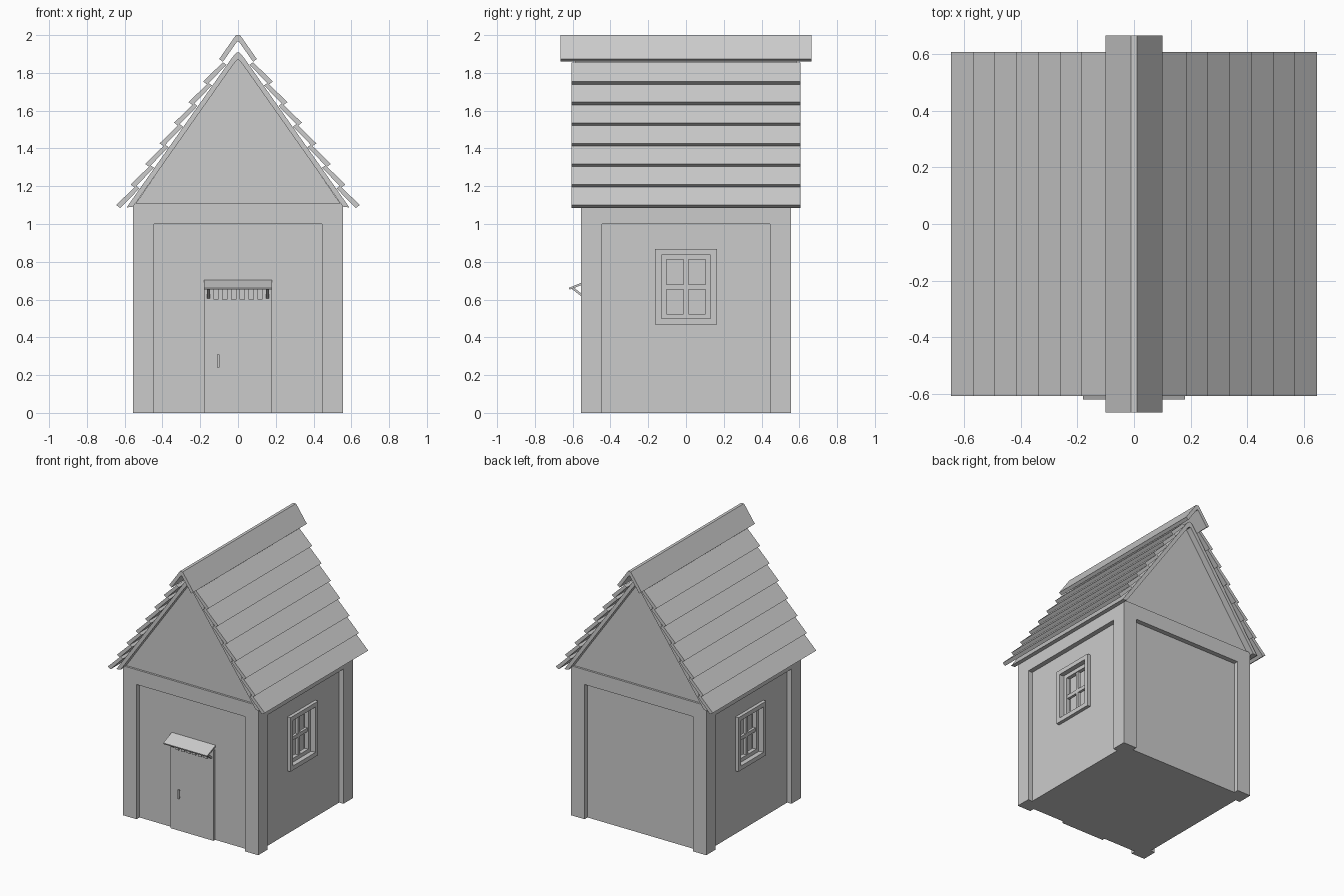
import bpy, bmesh
from mathutils import Vector

if "Cube" in bpy.data.objects:
    bpy.data.objects.remove(bpy.data.objects["Cube"])

grey = bpy.data.materials.new("plain grey")
grey.diffuse_color = (0.6, 0.6, 0.6, 1)
grey.use_nodes = True
grey.node_tree.nodes["Principled BSDF"].inputs["Base Color"].default_value = grey.diffuse_color


def finish(name, bm):
    bmesh.ops.recalc_face_normals(bm, faces=bm.faces)
    me = bpy.data.meshes.new(name)
    bm.to_mesh(me)
    bm.free()
    me.materials.append(grey)
    ob = bpy.data.objects.new(name, me)
    bpy.context.collection.objects.link(ob)
    return ob


def boxes(name, spans):
    """One object from boxes given as (x0, x1, y0, y1, z0, z1)."""
    bm = bmesh.new()
    for x0, x1, y0, y1, z0, z1 in spans:
        vs = bmesh.ops.create_cube(bm, size=1)["verts"]
        for v in vs:
            v.co = Vector(((x0 + x1) / 2 + v.co.x * (x1 - x0),
                           (y0 + y1) / 2 + v.co.y * (y1 - y0),
                           (z0 + z1) / 2 + v.co.z * (z1 - z0)))
    return finish(name, bm)


def prism(name, profiles, a, b, axis="y"):
    """Extrude profiles (x, z) along y, or (y, z) along x."""
    bm = bmesh.new()
    for pts in profiles:
        def put(p, t):
            return (p[0], t, p[1]) if axis == "y" else (t, p[0], p[1])
        r0 = [bm.verts.new(put(p, a)) for p in pts]
        r1 = [bm.verts.new(put(p, b)) for p in pts]
        bm.faces.new(r0)
        bm.faces.new(r1[::-1])
        for i in range(len(pts)):
            j = (i + 1) % len(pts)
            bm.faces.new((r0[i], r0[j], r1[j], r1[i]))
    return finish(name, bm)


def cut(target, cutter):
    mod = target.modifiers.new("cut", "BOOLEAN")
    mod.operation = "DIFFERENCE"
    mod.solver = "EXACT"
    mod.object = cutter
    bpy.context.view_layer.objects.active = target
    bpy.ops.object.modifier_apply(modifier=mod.name)
    bpy.data.objects.remove(cutter)


def mirrored(half):
    """Complete a half profile that starts and ends off the centre line."""
    return half + [(-x, z) for x, z in reversed(half)]


W, P = 0.555, 0.52       # outer wall and recessed panel planes

# Walls with a recessed panel on every side, leaving corner posts and top beam
walls = boxes("walls", [(-W, W, -W, W, 0, 1.11)])
panels = []
for s in (-1, 1):
    lo, hi = sorted((s * P, s * 0.7))
    panels += [(-0.445, 0.445, lo, hi, -0.1, 1.0), (lo, hi, -0.445, 0.445, -0.1, 1.0)]
cut(walls, boxes("panel_cutter", panels))
cut(walls, boxes("window_cutter", [(min(s * 0.45, s * 0.7), max(s * 0.45, s * 0.7),
                                    -0.13, 0.13, 0.495, 0.84) for s in (-1, 1)]))

# Gable block under the roof
prism("gable", [[(-0.54, 1.11), (0.54, 1.11), (0.015, 1.87), (-0.015, 1.87)]], -0.54, 0.54)

# Roof deck: a bent slab with a softened peak
S = 1.42
outer = [(0.59, 1.925 - S * 0.59), (0.035, 1.925 - S * 0.035), (0.018, 1.897), (0.006, 1.908)]
inner = [(0.555, 1.88 - S * 0.555), (0.04, 1.88 - S * 0.04), (0.02, 1.85), (0.006, 1.867)]
prism("roof_deck", [mirrored(outer) + mirrored(inner)[::-1]], -0.585, 0.585)

# Overlapping roof boards, seven rows on each slope
n, step = Vector((0.818, 0.576)), Vector((-0.0767, 0.109))
rows = []
for i in range(7):
    tip = Vector((0.645, 1.10)) + step * i
    top = tip + step * 1.08
    board = [tip, top - n * 0.027, top - n * 0.05, tip - n * 0.027]
    rows += [[(s * p.x, p.y) for p in board] for s in (-1, 1)]
prism("roof_boards", rows, -0.607, 0.607)

# Ridge cap
cap_out = [(0.10, 1.873), (0.011, 2.0)]
cap_in = [(0.08, 1.859), (0.004, 1.967)]
prism("ridge_cap", [mirrored(cap_out) + mirrored(cap_in)[::-1]], -0.665, 0.665)

# Windows: casing, sash and crossing bars on both sides
for s, side in ((-1, "left"), (1, "right")):
    def layer(x0, x1, y, z0, z1, t):
        a, b = sorted((s * x0, s * x1))
        return [(a, b, -y, y, z1 - t, z1), (a, b, -y, y, z0, z0 + t),
                (a, b, -y, t - y, z0 + t, z1 - t), (a, b, y - t, y, z0 + t, z1 - t)]
    boxes(side + "_window_casing", layer(0.515, 0.545, 0.163, 0.467, 0.868, 0.032))
    boxes(side + "_window_sash", layer(0.475, 0.505, 0.131, 0.495, 0.84, 0.028))
    a, b = sorted((s * 0.48, s * 0.50))
    boxes(side + "_window_bars", [(a, b, -0.012, 0.012, 0.52, 0.815),
                                  (a, b, -0.11, -0.012, 0.653, 0.68),
                                  (a, b, 0.012, 0.11, 0.653, 0.68)])

# Door, handle and hinges
boxes("door", [(-0.177, 0.177, -0.54, -0.51, 0, 0.67)])
boxes("door_handle", [(-0.11, -0.098, -0.555, -0.548, 0.24, 0.31),
                      (-0.108, -0.10, -0.55, -0.535, 0.295, 0.305),
                      (-0.108, -0.10, -0.55, -0.535, 0.245, 0.255)])

# Sloping awning with end brackets and a row of hanging slats
prism("awning", [[(-0.515, 0.705), (-0.62, 0.662), (-0.617, 0.652), (-0.515, 0.692)]],
      -0.18, 0.18, "x")
for s, side in ((-1, "left"), (1, "right")):
    prism(side + "_awning_bracket",
          [[(-0.612, 0.662), (-0.535, 0.602), (-0.535, 0.617), (-0.600, 0.668)]],
          s * 0.155 - 0.008, s * 0.155 + 0.008, "x")
boxes("awning_slats", [(x - 0.014, x + 0.014, -0.55, -0.535, 0.60, 0.685)
                       for x in (-0.116, -0.07, -0.023, 0.023, 0.07, 0.116)])
